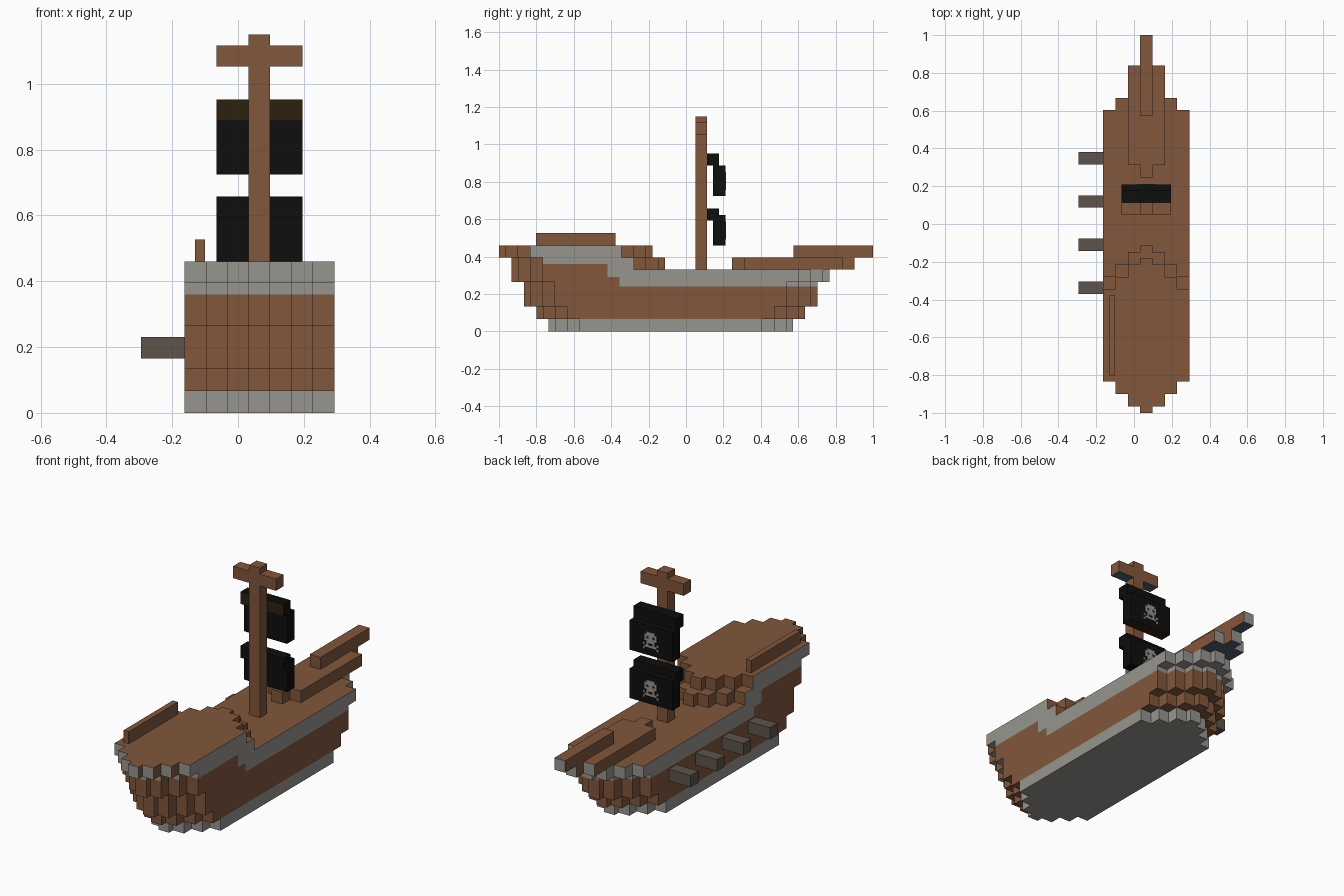
import bpy, bmesh
from mathutils import Vector

if "Cube" in bpy.data.objects:
    bpy.data.objects.remove(bpy.data.objects["Cube"])

U = 0.0652           # block size
CX = 0.065           # centre line of the hull
HALF = 3.5 * U


def material(name, rgb):
    m = bpy.data.materials.new(name)
    lin = [((c / 255 + 0.055) / 1.055) ** 2.4 if c > 10 else c / 255 / 12.92 for c in rgb]
    m.diffuse_color = (*lin, 1)
    m.use_nodes = True
    m.node_tree.nodes["Principled BSDF"].inputs["Base Color"].default_value = m.diffuse_color
    return m


MATS = [material("wood brown", (130, 87, 60)), material("stone grey", (151, 149, 143)),
        material("sail black", (14, 14, 14)), material("cannon grey", (93, 84, 75)),
        material("dark band", (45, 33, 15)), material("slate underside", (80, 95, 110))]
WOOD, GREY, BLACK, CANNON, BAND, SLATE = range(6)


def finish(name, bm, rule):
    """Colour the faces by a rule (number or function) and make the object."""
    bmesh.ops.recalc_face_normals(bm, faces=bm.faces)
    bm.normal_update()
    for f in bm.faces:
        f.material_index = rule(f.normal, f.calc_center_median()) if callable(rule) else rule
    me = bpy.data.meshes.new(name)
    bm.to_mesh(me)
    bm.free()
    for m in MATS:
        me.materials.append(m)
    ob = bpy.data.objects.new(name, me)
    bpy.context.collection.objects.link(ob)
    return ob


def boxes(name, dims, rule):
    bm = bmesh.new()
    for x0, x1, y0, y1, z0, z1 in dims:
        vs = bmesh.ops.create_cube(bm, size=1)["verts"]
        for v in vs:
            v.co = Vector((x1 if v.co.x > 0 else x0, y1 if v.co.y > 0 else y0,
                           z1 if v.co.z > 0 else z0))
    return finish(name, bm, rule)


def layer(name, y0, y1, z0, z1, rule, cuts=()):
    """Slab with a stepped, pointed outline at both ends."""
    steps = [(0, 0.5), (0.035, 1.5), (0.1, 2.5), (0.165, 3.5)]
    right, prev = [], None
    for d, w in steps:
        if prev is not None:
            right.append((prev * U, y0 + d))
        right.append((w * U, y0 + d))
        prev = w
    right += [(x, y1 - (y - y0)) for x, y in reversed(right)]
    outline = right + [(-x, y) for x, y in reversed(right)]
    bm = bmesh.new()
    base = bm.faces.new([bm.verts.new((CX + x, y, z0)) for x, y in outline])
    top = bmesh.ops.extrude_face_region(bm, geom=[base])["geom"]
    for v in top:
        if isinstance(v, bmesh.types.BMVert):
            v.co.z = z1
    for co, no in cuts:
        bmesh.ops.bisect_plane(bm, geom=bm.verts[:] + bm.edges[:] + bm.faces[:],
                               plane_co=co, plane_no=no)
    return finish(name, bm, rule)


# hull colours: a grey band that steps up towards the stern
def hull_colour(n, c):
    if n.z > 0.5:
        return WOOD
    if n.z < -0.5:
        return GREY if c.z > 0.26 else WOOD
    limit = 0.36 if c.y < -0.42 else 0.29 if c.y < -0.355 else 0.24
    if c.z < limit:
        return WOOD
    outer = abs(c.x - CX) > HALF - 0.01
    if abs(n.x) > 0.5:
        return GREY if outer or c.y > 0 else WOOD
    return GREY if c.y < -0.5 or c.y > 0 else WOOD


CUTS = [((0, y, 0), (0, 1, 0)) for y in (-0.42, -0.355)]
CUTS += [((0, 0, z), (0, 0, 1)) for z in (0.24, 0.29, 0.36)]

# hull, from the keel up
layer("keel", -0.735, 0.572, 0, 0.066, GREY)
layer("lower_hull", -0.80, 0.637, 0.066, 0.133, hull_colour)
layer("middle_hull", -0.867, 0.703, 0.133, 0.265, hull_colour, CUTS)
layer("main_deck", -0.932, 0.768, 0.265, 0.33, hull_colour, CUTS)
layer("stern_cabin", -0.932, -0.113, 0.33, 0.395, hull_colour, CUTS)
layer("stern_deck", -1.0, -0.18, 0.395, 0.46, hull_colour, CUTS)
boxes("stern_rail", [(-0.131, -0.1, -0.803, -0.377, 0.46, 0.527)], WOOD)


# bowsprit: stepped lower beam and long upper beam, with grey tips
def sprit_colour(n, c):
    return GREY if n.y > 0.5 else SLATE if n.z < -0.5 else WOOD


a, b = CX - U / 2, CX + U / 2
boxes("lower_bowsprit", [(a - U, b + U, 0.312, 0.84, 0.33, 0.395),
                         (a, b, 0.245, 0.312, 0.33, 0.395),
                         (a, b, 0.84, 0.9, 0.33, 0.395)], sprit_colour)
boxes("upper_bowsprit", [(a, b, 0.575, 1.0, 0.395, 0.46)], sprit_colour)

# mast and cross beam
boxes("mast", [(a, b, 0.05, 0.113, 0.33, 1.15)], WOOD)
boxes("cross_beam", [(CX - 2 * U, a, 0.05, 0.113, 1.052, 1.117),
                     (b, CX + 2 * U, 0.05, 0.113, 1.052, 1.117)],
      lambda n, c: SLATE if n.z < -0.5 else WOOD)

# sails with a skull on the rear face
SKULL = ["..####..", ".######.", ".#.##.#.", ".######.",
         "..####..", "#.#..#.#", ".######.", "#......#"]
CELL = 0.012
for name, top, low in (("upper", 0.952, 0.725), ("lower", 0.657, 0.46)):
    x0, x1 = CX - 2 * U, CX + 2 * U
    boxes(name + "_sail_head", [(x0, x1, 0.113, 0.177, top - 0.065, top)],
          lambda n, c: BAND if n.y < -0.5 and c.z > 0.8 else BLACK)
    boxes(name + "_sail", [(x0, x1, 0.145, 0.21, low, low + 0.162)],
          lambda n, c: BAND if n.z < -0.5 and c.z > 0.7 else BLACK)
    cells = []
    for r, row in enumerate(SKULL):
        for k, ch in enumerate(row):
            if ch == "#":
                x, z = CX + (k - 4) * CELL, low + 0.128 - r * CELL
                cells.append((x, x + CELL, 0.209, 0.213, z - CELL, z))
    boxes(name + "_sail_emblem", cells, GREY)

# cannons on the left side
for i, y in enumerate((-0.37, -0.143, 0.087, 0.315)):
    boxes(f"cannon_{i + 1}", [(-0.295, CX - HALF, y, y + U, 0.166, 0.231)], CANNON)
